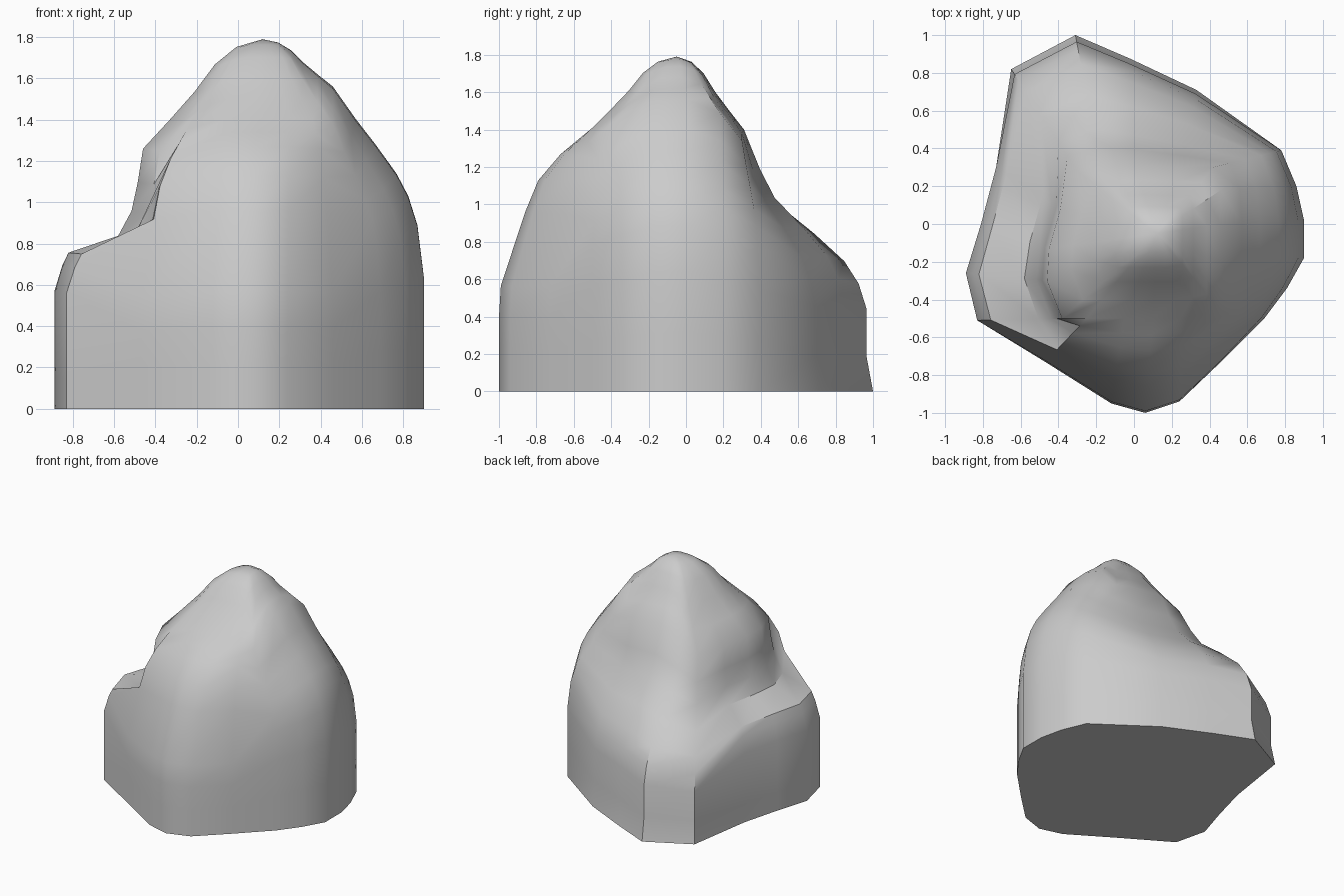
import bpy, bmesh, math
from mathutils import Vector

if "Cube" in bpy.data.objects:
    bpy.data.objects.remove(bpy.data.objects["Cube"])

# Rising wall profiles: (fraction from foot to shoulder, fraction of shoulder height)
PROFILES = {
    "front": [(0, 0), (0, .15), (0, .28), (.02, .4), (.28, .68), (.42, .8), (.66, .9), (.83, .95), (1, 1)],
    "dome": [(0, 0), (0, .2), (0, .41), (.07, .57), (.17, .66), (.3, .73), (.53, .82), (.75, .9), (1, 1)],
    "back": [(0, 0), (.05, .14), (.05, .33), (.11, .43), (.22, .52), (.45, .63), (.71, .74), (.85, .85), (1, 1)],
    "ledge": [(0, 0), (0, .12), (0, .45), (.09, .55), (.16, .6), (.72, .665), (.87, .76), (.94, .87), (1, 1)],
}
# Columns around the rock: foot x, y, shoulder x, y, z, wall profile
COLUMNS = [
    (-.83, -.51, -.38, -.50, 1.25, "ledge"),
    (-.47, -.73, -.25, -.50, 1.35, "front"),
    (-.12, -.95, -.05, -.50, 1.41, "front"),
    (.06, -1.0, .10, -.50, 1.41, "front"),
    (.24, -.94, .25, -.50, 1.41, "front"),
    (.46, -.73, .36, -.48, 1.40, "front"),
    (.69, -.50, .46, -.46, 1.38, "dome"),
    (.81, -.34, .46, -.36, 1.46, "dome"),
    (.90, -.18, .46, -.20, 1.55, "dome"),
    (.90, .02, .46, .0, 1.56, "dome"),
    (.86, .20, .46, .18, 1.49, "dome"),
    (.78, .39, .42, .30, 1.34, "dome"),
    (.33, .71, .25, .30, 1.38, "back"),
    (-.02, .875, .0, .31, 1.40, "back"),
    (-.31, 1.0, -.18, .30, 1.34, "back"),
    (-.65, .82, -.30, .28, 1.23, "back"),
    (-.73, .30, -.39, .08, 1.23, "ledge"),
    (-.81, .0, -.45, -.13, 1.25, "ledge"),
    (-.89, -.26, -.46, -.30, 1.26, "ledge"),
]
# Rounded cap from shoulder to peak: (horizontal fraction, height fraction)
CAP = [(.22, .26), (.43, .52), (.6, .77), (.78, .93)]
PEAK = Vector((.12, -.05, 1.79))


def column_points(fx, fy, sx, sy, sz, kind):
    pts = [Vector((fx + (sx - fx) * s, fy + (sy - fy) * s, sz * h)) for s, h in PROFILES[kind]]
    top = pts[-1]
    for s, h in CAP:
        p = top.lerp(PEAK, s)
        p.z = top.z + (PEAK.z - top.z) * h
        pts.append(p)
    return pts


# Loft the columns into one closed rock
bm = bmesh.new()
cols = [[bm.verts.new(p) for p in column_points(*c)] for c in COLUMNS]
peak = bm.verts.new(PEAK)
for a, b in zip(cols, cols[1:] + cols[:1]):
    for i in range(len(a) - 1):
        bm.faces.new((a[i], b[i], b[i + 1], a[i + 1]))
    bm.faces.new((a[-1], b[-1], peak))
bm.faces.new([c[0] for c in reversed(cols)])
bmesh.ops.recalc_face_normals(bm, faces=bm.faces)
mesh = bpy.data.meshes.new("rock")
bm.to_mesh(mesh)
bm.free()

rock = bpy.data.objects.new("rock", mesh)
bpy.context.collection.objects.link(rock)
bpy.context.view_layer.objects.active = rock
rock.select_set(True)
bpy.ops.object.shade_smooth_by_angle(angle=math.radians(38))
